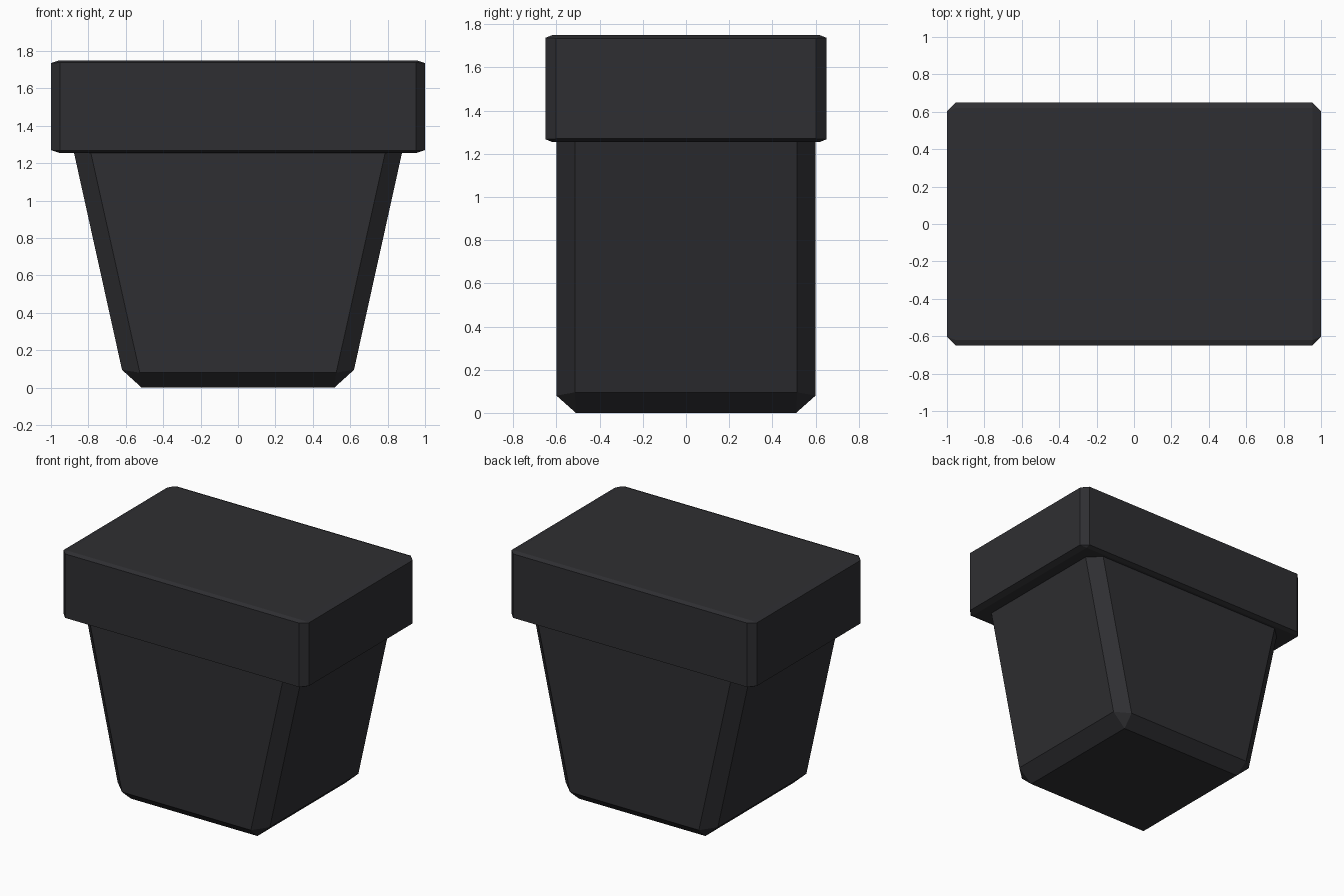
import bpy
import bmesh

cube = bpy.data.objects.get("Cube")
if cube:
    bpy.data.objects.remove(cube, do_unlink=True)

charcoal = bpy.data.materials.new("charcoal")
charcoal.use_nodes = True
colour = (0.028, 0.028, 0.032, 1)
charcoal.diffuse_color = colour
bsdf = charcoal.node_tree.nodes["Principled BSDF"]
bsdf.inputs["Base Color"].default_value = colour
bsdf.inputs["Roughness"].default_value = 0.7


def chamfered_block(name, bottom, top, inner_bottom, inner_top):
    """Hull of two chamfered rings and two smaller end rectangles.

    A ring is (half_x, half_y, cut_x, cut_y, side_z, front_z);
    an end rectangle is (half_x, half_y, z).
    """
    bm = bmesh.new()
    for sx in (-1, 1):
        for sy in (-1, 1):
            for hx, hy, cx, cy, side_z, front_z in (bottom, top):
                bm.verts.new((sx * hx, sy * (hy - cy), side_z))
                bm.verts.new((sx * (hx - cx), sy * hy, front_z))
            for hx, hy, z in (inner_bottom, inner_top):
                bm.verts.new((sx * hx, sy * hy, z))
    bmesh.ops.convex_hull(bm, input=bm.verts[:])
    bmesh.ops.dissolve_limit(bm, angle_limit=0.02, verts=bm.verts[:], edges=bm.edges[:])
    bmesh.ops.recalc_face_normals(bm, faces=bm.faces[:])
    mesh = bpy.data.meshes.new(name)
    bm.to_mesh(mesh)
    bm.free()
    mesh.materials.append(charcoal)
    obj = bpy.data.objects.new(name, mesh)
    bpy.context.collection.objects.link(obj)
    return obj


# Tapered body, running slightly up into the rim
chamfered_block("tapered_body",
                (0.62, 0.6, 0.095, 0.085, 0.095, 0.08),
                (0.88, 0.6, 0.09, 0.085, 1.27, 1.27),
                (0.515, 0.51, 0), (0.79, 0.515, 1.28))

# Wide rim block on top
chamfered_block("rim_block",
                (1, 0.65, 0.047, 0.048, 1.27, 1.267),
                (1, 0.65, 0.047, 0.048, 1.735, 1.738),
                (0.955, 0.62, 1.255), (0.955, 0.62, 1.75))
